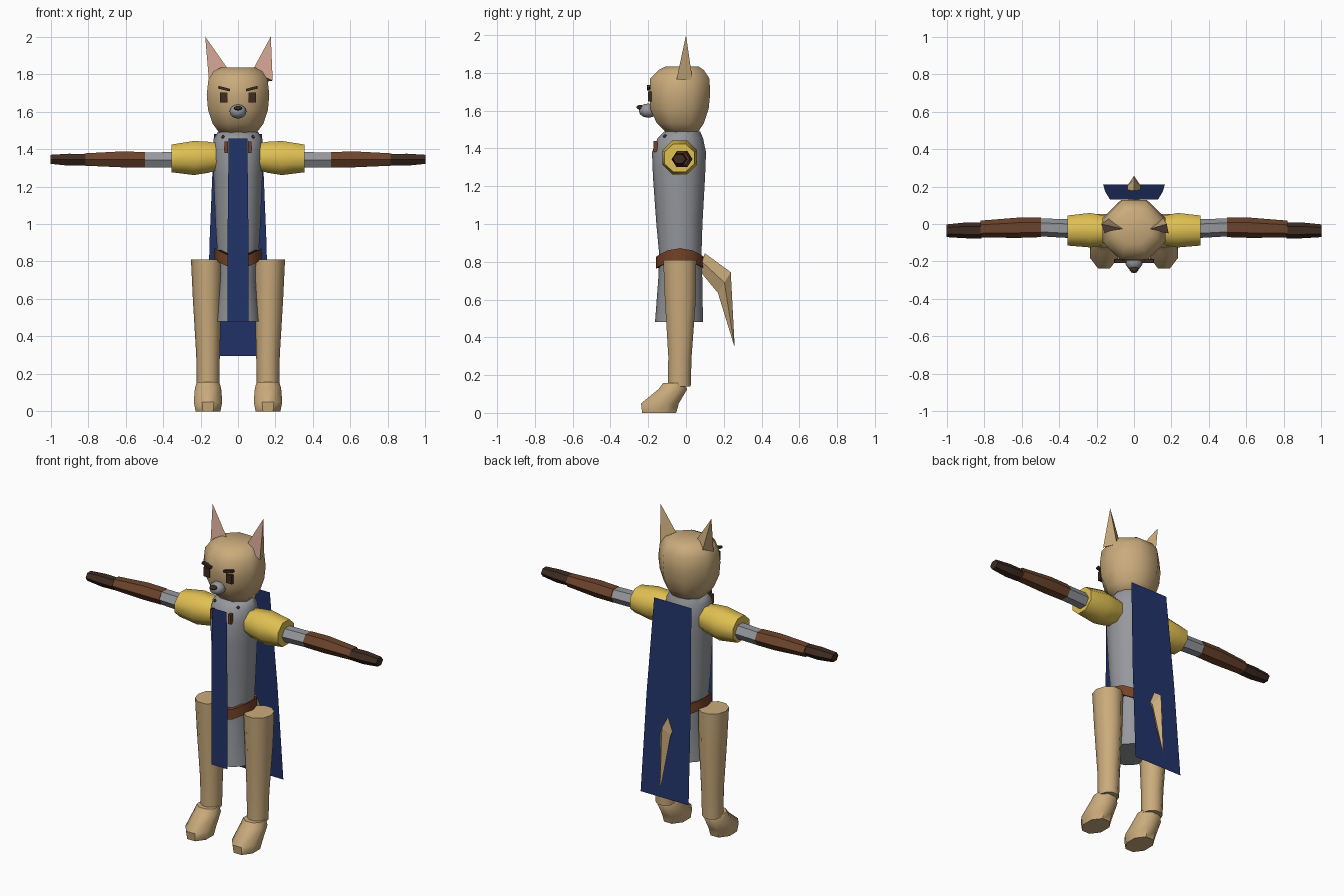
import bpy, bmesh, math
from mathutils import Vector

cube = bpy.data.objects.get("Cube")
if cube:
    bpy.data.objects.remove(cube, do_unlink=True)


def material(name, *srgb):
    lin = [((c / 255 + 0.055) / 1.055) ** 2.4 for c in srgb] + [1]
    m = bpy.data.materials.new(name)
    m.use_nodes = True
    m.diffuse_color = lin
    m.node_tree.nodes["Principled BSDF"].inputs["Base Color"].default_value = lin
    return m


tan = material("tan_fur", 202, 171, 124)
grey = material("grey_cloth", 150, 152, 157)
yellow = material("yellow_sleeve", 224, 192, 82)
brown = material("brown_leather", 108, 68, 44)
belt_brown = material("belt_leather", 116, 66, 38)
dark = material("dark_brown", 62, 43, 33)
blue = material("blue_cloth", 34, 51, 106)
pink = material("pink_inner_ear", 204, 158, 143)


def finish(name, bm, mats, smooth=None):
    bmesh.ops.recalc_face_normals(bm, faces=bm.faces)
    me = bpy.data.meshes.new(name)
    bm.to_mesh(me)
    bm.free()
    for m in mats:
        me.materials.append(m)
    ob = bpy.data.objects.new(name, me)
    bpy.context.collection.objects.link(ob)
    if smooth:
        bpy.ops.object.select_all(action="DESELECT")
        ob.select_set(True)
        bpy.context.view_layer.objects.active = ob
        bpy.ops.object.shade_smooth_by_angle(angle=math.radians(smooth))
    return ob


def loft(name, rings, mat, n=8, axis="z", flat=False, smooth=None, droop=0):
    """Rings are (position on axis, centre u, centre v, radius u, radius v)."""
    bm = bmesh.new()
    loops = []
    turn = math.pi / n if flat else 0
    grow = 1 / math.cos(turn)
    for t, cu, cv, ru, rv in rings:
        loop = []
        for i in range(n):
            a = 2 * math.pi * i / n + turn
            u, v = cu + ru * grow * math.cos(a), cv + rv * grow * math.sin(a)
            co = (u, v, t - droop * math.sin(a) ** 2) if axis == "z" else (t, u, v)
            loop.append(bm.verts.new(co))
        loops.append(loop)
    for a, b in zip(loops, loops[1:]):
        for i in range(n):
            j = (i + 1) % n
            bm.faces.new((a[i], a[j], b[j], b[i]))
    bm.faces.new(loops[0])
    bm.faces.new(loops[-1])
    return finish(name, bm, [mat], smooth)


def box(name, loc, size, mat, roll=0):
    bm = bmesh.new()
    bmesh.ops.create_cube(bm, size=1)
    bmesh.ops.scale(bm, vec=size, verts=bm.verts)
    ob = finish(name, bm, [mat])
    ob.location = loc
    ob.rotation_euler.y = roll
    return ob


def ball(name, loc, size, mat):
    bm = bmesh.new()
    bmesh.ops.create_uvsphere(bm, u_segments=10, v_segments=6, radius=1)
    bmesh.ops.scale(bm, vec=size, verts=bm.verts)
    ob = finish(name, bm, [mat], 60)
    ob.location = loc
    return ob


def sheet(name, rows, mat):
    """Hanging cloth; rows are (z, y, half width)."""
    bm = bmesh.new()
    pairs = [[bm.verts.new((s * w, y, z)) for s in (-1, 1)] for z, y, w in rows]
    for a, b in zip(pairs, pairs[1:]):
        bm.faces.new((a[0], a[1], b[1], b[0]))
    return finish(name, bm, [mat])


# Head
loft("head", [(1.48, 0, -.02, .095, .08), (1.535, 0, -.03, .135, .125),
              (1.61, 0, -.035, .16, .155), (1.69, 0, -.033, .167, .161),
              (1.77, 0, -.033, .158, .157), (1.815, 0, -.025, .13, .12),
              (1.835, 0, -.02, .09, .085)], tan, flat=True, smooth=60)
ball("muzzle", (0, -.2, 1.6), (.047, .05, .038), grey)
ball("nose", (0, -.242, 1.618), (.024, .02, .012), dark)

# Ears, with an inset pink front
for side, s in (("left", 1), ("right", -1)):
    bm = bmesh.new()
    base = s * .12 + .015
    tip, inner, outer, back = [bm.verts.new(p) for p in (
        (s * .175, 0, 2), (base - s * .06, -.03, 1.815),
        (base + s * .05, -.05, 1.765), (base + s * .02, .035, 1.76))]
    front = bm.faces.new((tip, inner, outer))
    for f in ((tip, outer, back), (tip, back, inner), (inner, back, outer)):
        bm.faces.new(f)
    bm.normal_update()
    bmesh.ops.inset_region(bm, faces=[front], thickness=.011)
    front.material_index = 1
    finish(side + "_ear", bm, [tan, pink])

    # Eyes and brows
    box(side + "_eye", (s * .077, -.192, 1.675), (.04, .018, .055), dark)
    box(side + "_brow", (s * .074, -.197, 1.722), (.064, .02, .014), dark, -s * .25)

# Tunic body
loft("tunic", [(.48, 0, -.037, .12, .127), (.72, 0, -.03, .098, .116),
               (.84, 0, -.03, .11, .112), (1.0, 0, -.035, .12, .122),
               (1.25, 0, -.037, .13, .138), (1.38, 0, -.037, .135, .143),
               (1.455, 0, -.03, .13, .12), (1.49, 0, -.02, .108, .095)],
     grey, n=12, smooth=60)
loft("belt", [(.81, 0, -.032, .125, .126), (.872, 0, -.032, .125, .126)],
     belt_brown, n=12, smooth=50, droop=.045)
sheet("front_tabard", [(1.455, -.183, .05), (1, -.183, .055), (.48, -.183, .055)], blue)
sheet("cape", [(1.48, .13, .128), (.9, .17, .152), (.295, .21, .165)], blue)

# Arms and legs, mirrored across x
for side, s in (("left", 1), ("right", -1)):
    def limb(part, rings, mat, n, **kw):
        loft(side + "_" + part, [(s * r[0], *r[1:]) for r in rings], mat, n, "x", **kw)

    limb("sleeve", [(.1, -.035, 1.36, .068, .07), (.16, -.035, 1.356, .08, .083),
                    (.235, -.033, 1.352, .092, .091), (.355, -.035, 1.35, .08, .074)],
         yellow, 8, flat=True, smooth=50)
    limb("forearm", [(.34, -.025, 1.342, .05, .048), (.497, -.018, 1.342, .048, .046)],
         grey, 6)
    limb("glove", [(.495, -.018, 1.343, .052, .047), (.62, -.02, 1.345, .054, .049),
                   (.82, -.027, 1.344, .045, .038)], brown, 6)
    limb("hand", [(.815, -.034, 1.343, .043, .034), (.9, -.034, 1.343, .042, .037),
                  (1, -.036, 1.345, .034, .028)], dark, 6)

    loft(side + "_leg", [(.14, s * .16, -.035, .06, .063), (.3, s * .16, -.032, .063, .065),
                         (.6, s * .165, -.03, .076, .086), (.81, s * .167, -.033, .084, .092)],
         tan, n=10, smooth=50)
    loft(side + "_foot", [(0, s * .16, -.142, .066, .09), (.05, s * .16, -.138, .076, .1),
                          (.125, s * .16, -.07, .07, .076), (.157, s * .16, -.067, .06, .055)],
         tan, flat=True, smooth=50)
    box(side + "_chest_tab", (s * .062, -.162, 1.41), (.018, .022, .06), belt_brown)
    ball(side + "_collar_stud", (s * .08, -.112, 1.465), (.009, .009, .009), dark)

# Tail: diamond sections swept down to a point
bm = bmesh.new()
sections = []
for (y, z), (dy, dz), w in (((.085, .8), (.015, .045), .025),
                            ((.203, .69), (.034, .055), .036)):
    c, d, x = Vector((0, y, z)), Vector((0, dy, dz)), Vector((w, 0, 0))
    sections.append([bm.verts.new(p) for p in (c + d, c + x, c - d, c - x)])
tip = bm.verts.new((0, .258, .345))
bm.faces.new(sections[0])
for i in range(4):
    j = (i + 1) % 4
    bm.faces.new((sections[0][i], sections[0][j], sections[1][j], sections[1][i]))
    bm.faces.new((sections[1][i], sections[1][j], tip))
finish("tail", bm, [tan])
